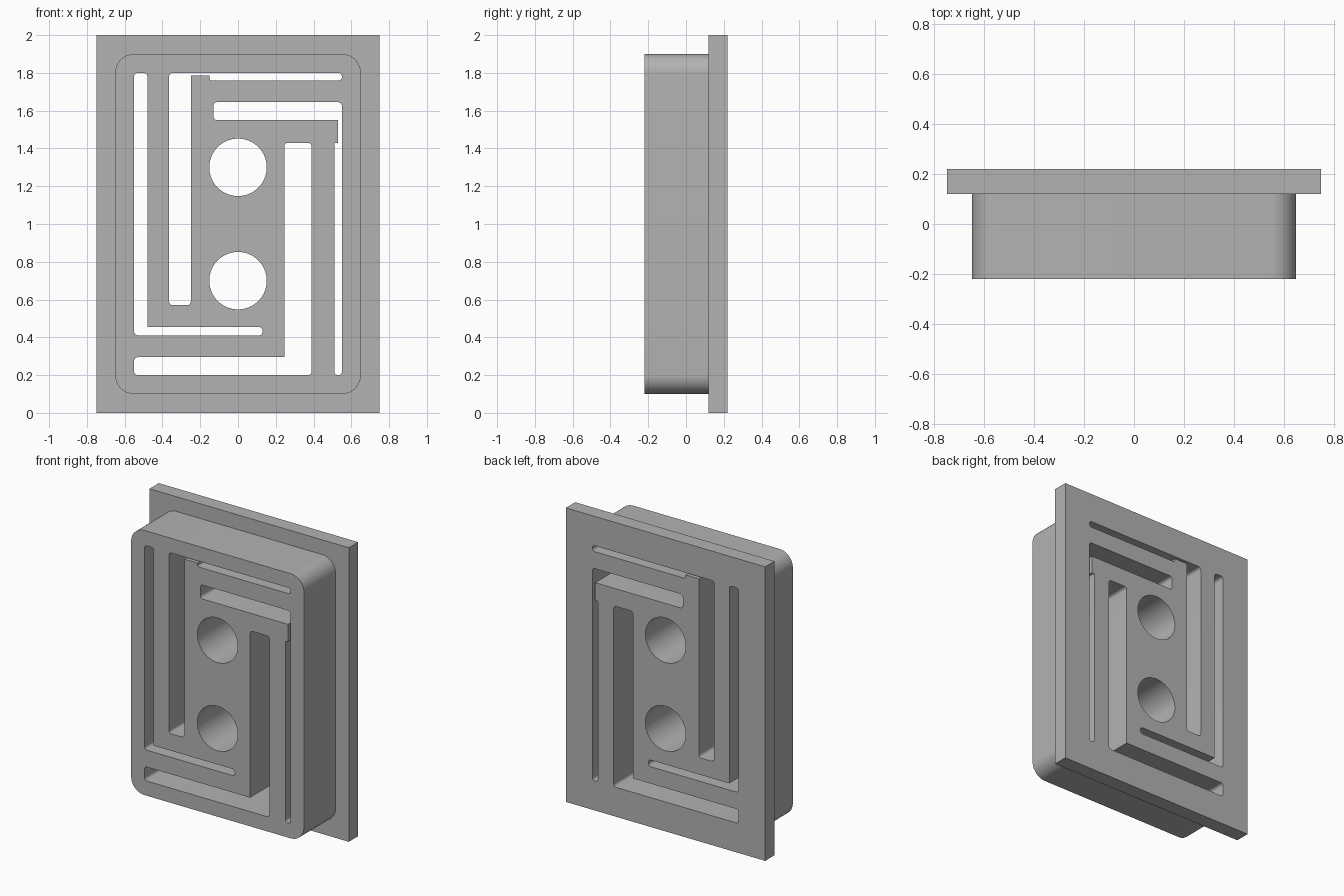
import bpy, bmesh, math
from mathutils import Vector

cube = bpy.data.objects.get("Cube")
if cube:
    bpy.data.objects.remove(cube, do_unlink=True)

FRONT, STEP, BACK = -0.22, 0.12, 0.22

grey = bpy.data.materials.new("plain_grey")
grey.use_nodes = True
grey.diffuse_color = (0.45, 0.45, 0.45, 1)
grey.node_tree.nodes["Principled BSDF"].inputs["Base Color"].default_value = (0.45, 0.45, 0.45, 1)


def rounded(points, radius, segments=6):
    """Round the convex corners of a counter-clockwise outline; inner corners stay sharp."""
    pts = [Vector(p) for p in points]
    out = []
    for i, p in enumerate(pts):
        a, b = pts[i - 1] - p, pts[(i + 1) % len(pts)] - p
        if radius == 0 or a.x * b.y - a.y * b.x > 0:
            out.append(p)
            continue
        r = min(radius, a.length * 0.45, b.length * 0.45)
        u, v = a.normalized() * r, b.normalized() * r
        for k in range(segments + 1):
            t = k / segments * math.pi / 2
            out.append(p + u * (1 - math.sin(t)) + v * (1 - math.cos(t)))
    return out


def rectangle(x0, z0, x1, z1):
    return [(x0, z0), (x1, z0), (x1, z1), (x0, z1)]


def circle(x, z, r, n=64):
    return [Vector((x + r * math.cos(2 * math.pi * i / n), z + r * math.sin(2 * math.pi * i / n)))
            for i in range(n)]


def prisms(name, outlines, y0, y1):
    """Extrude x-z outlines along y into one mesh object."""
    bm = bmesh.new()
    for outline in outlines:
        near = [bm.verts.new((p.x, y0, p.y)) for p in outline]
        far = [bm.verts.new((p.x, y1, p.y)) for p in outline]
        bm.faces.new(near)
        bm.faces.new(far[::-1])
        for i in range(len(near)):
            bm.faces.new((near[i], near[i - 1], far[i - 1], far[i]))
    bmesh.ops.recalc_face_normals(bm, faces=bm.faces)
    mesh = bpy.data.meshes.new(name)
    bm.to_mesh(mesh)
    bm.free()
    mesh.materials.append(grey)
    obj = bpy.data.objects.new(name, mesh)
    bpy.context.collection.objects.link(obj)
    return obj


def combine(target, tool, operation):
    tool.hide_render = True
    mod = target.modifiers.new(operation.lower(), "BOOLEAN")
    mod.operation, mod.solver, mod.object = operation, "EXACT", tool
    bpy.ops.object.select_all(action="DESELECT")
    bpy.context.view_layer.objects.active = target
    target.select_set(True)
    bpy.ops.object.modifier_apply(modifier=mod.name)
    bpy.data.objects.remove(tool, do_unlink=True)


# Rear flange plate and rounded front block
housing = prisms("slotted_housing", [rounded(rectangle(-0.75, 0, 0.75, 2), 0)], STEP, BACK)
block = prisms("front_block", [rounded(rectangle(-0.65, 0.1, 0.65, 1.9), 0.1, 16)], FRONT, 0.17)
combine(housing, block, "UNION")

# Four bent slots, each with a vertical and a horizontal arm
slots = [
    # lower left
    [(-0.55, 0.41), (0.13, 0.41), (0.13, 0.455), (-0.48, 0.455), (-0.48, 1.8), (-0.55, 1.8)],
    # upper left, with a raised tab
    [(-0.365, 0.57), (-0.25, 0.57), (-0.25, 1.785), (-0.15, 1.785), (-0.15, 1.76),
     (0.55, 1.76), (0.55, 1.8), (-0.365, 1.8)],
    # upper right, with a side tab
    [(0.51, 0.2), (0.55, 0.2), (0.55, 1.645), (-0.13, 1.645), (-0.13, 1.55),
     (0.53, 1.55), (0.53, 1.43), (0.51, 1.43)],
    # lower right
    [(-0.55, 0.2), (0.39, 0.2), (0.39, 1.43), (0.245, 1.43), (0.245, 0.295), (-0.55, 0.295)],
]
openings = [rounded(s, 0.02) for s in slots]

# Two round through holes
openings += [circle(0, z, 0.152) for z in (0.7, 1.3)]
combine(housing, prisms("openings", openings, FRONT - 0.1, BACK + 0.1), "DIFFERENCE")

# Smooth the curved walls, keep the edges crisp
bpy.ops.object.select_all(action="DESELECT")
housing.select_set(True)
bpy.context.view_layer.objects.active = housing
bpy.ops.object.shade_smooth_by_angle(angle=math.radians(30))
